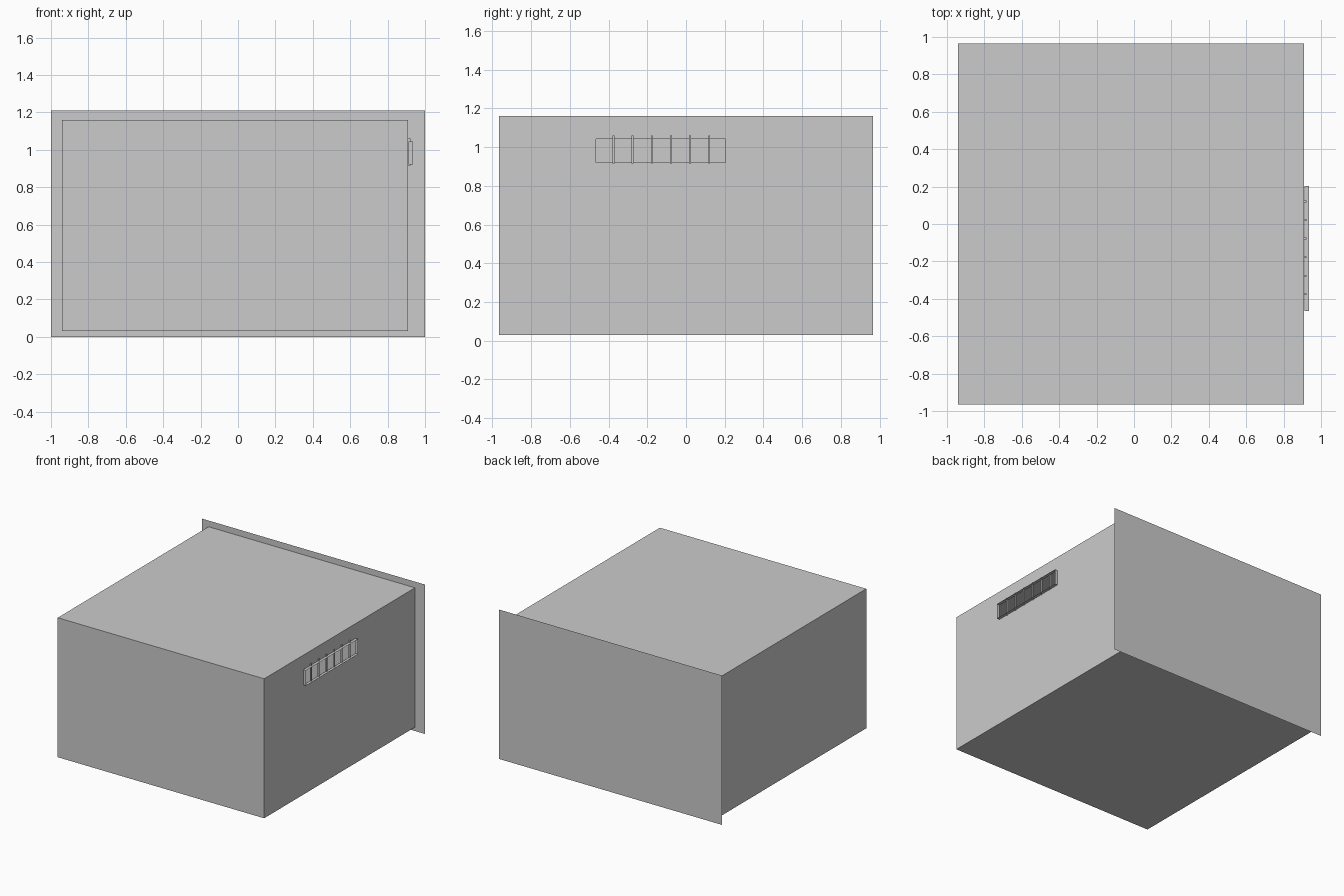
import bpy, bmesh

if "Cube" in bpy.data.objects:
    bpy.data.objects.remove(bpy.data.objects["Cube"])


def finish(name, bm):
    mesh = bpy.data.meshes.new(name)
    bm.to_mesh(mesh)
    bm.free()
    obj = bpy.data.objects.new(name, mesh)
    bpy.context.collection.objects.link(obj)
    return obj


def rect(bm, x, y0, y1, z0, z1):
    """Rectangle of vertices in a plane of constant x, counter-clockwise from +x."""
    return [bm.verts.new((x, y, z)) for y, z in ((y0, z0), (y1, z0), (y1, z1), (y0, z1))]


def bridge(bm, a, b):
    """Quads joining two four-point loops."""
    for i in range(4):
        j = (i + 1) % 4
        bm.faces.new((a[i], a[j], b[j], b[i]))


LEFT, RIGHT, BACK = -0.94, 0.91, 0.965
HOLE = (-0.465, 0.203, 0.92, 1.043)
RIM = (-0.488, 0.225, 0.90, 1.065)

# Hollow cabinet, open at the back, with the vent opening in its right wall
bm = bmesh.new()
left = rect(bm, LEFT, -BACK, BACK, 0.03, 1.16)
right = rect(bm, RIGHT, -BACK, BACK, 0.03, 1.16)
hole = rect(bm, RIGHT, *HOLE)
bm.faces.new(left[::-1])
bridge(bm, right, hole)
for i, j in ((0, 1), (2, 3), (3, 0)):  # floor, top, front
    bm.faces.new((left[i], left[j], right[j], right[i]))
finish("cabinet_shell", bm)

# Oversized thin back plate
bm = bmesh.new()
pts = ((1, 0), (-1, 0), (-1, 1.21), (1, 1.21))
bm.faces.new([bm.verts.new((x, BACK, z)) for x, z in pts])
finish("back_plate", bm)

# Vent frame: flat flange plus a short collar around the opening
bm = bmesh.new()
outer = rect(bm, RIGHT + 0.002, *RIM)
inner = rect(bm, RIGHT + 0.002, *HOLE)
lip = rect(bm, 0.935, *HOLE)
bridge(bm, outer, inner)
bridge(bm, inner, lip)
finish("vent_frame", bm)

# Upright vent bars
for i in range(6):
    bpy.ops.mesh.primitive_cube_add(size=1, location=(0.915, -0.375 + 0.099 * i, 0.988))
    bar = bpy.context.object
    bar.name = f"vent_bar_{i + 1}"
    bar.scale = (0.012, 0.009, 0.145)
